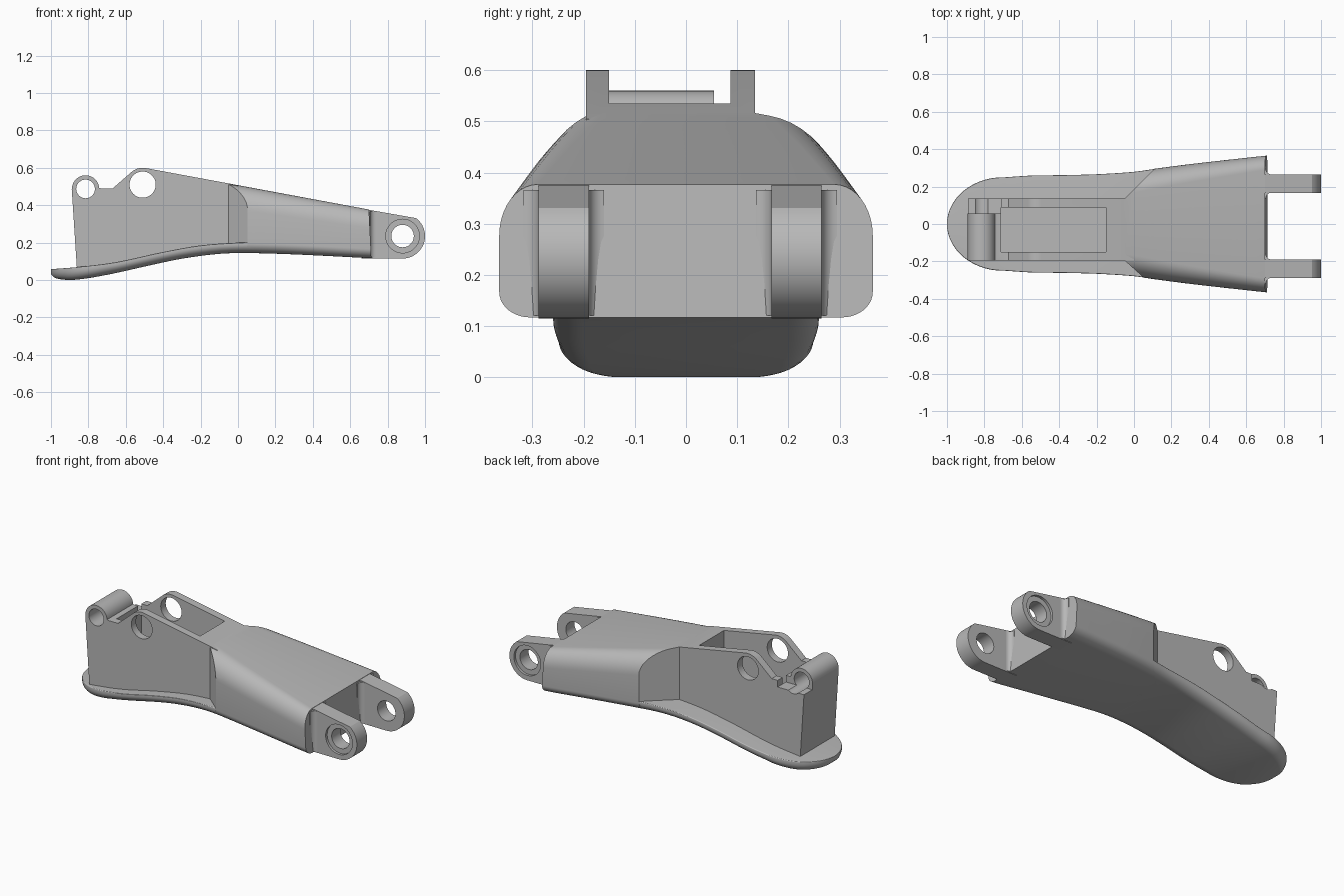
import bpy, bmesh
from math import sin, cos, radians, pi
from mathutils import Vector

if "Cube" in bpy.data.objects:
    bpy.data.objects.remove(bpy.data.objects["Cube"])

grey = bpy.data.materials.new("plain grey")
grey.use_nodes = True
grey.diffuse_color = (0.48, 0.48, 0.48, 1)
grey.node_tree.nodes["Principled BSDF"].inputs["Base Color"].default_value = grey.diffuse_color


def make(name, bm):
    bmesh.ops.recalc_face_normals(bm, faces=bm.faces)
    mesh = bpy.data.meshes.new(name)
    bm.to_mesh(mesh)
    bm.free()
    ob = bpy.data.objects.new(name, mesh)
    bpy.context.collection.objects.link(ob)
    mesh.materials.append(grey)
    return ob


def smooth(ob):
    bpy.ops.object.select_all(action="DESELECT")
    ob.select_set(True)
    bpy.context.view_layer.objects.active = ob
    bpy.ops.object.shade_smooth_by_angle(angle=radians(30))


def arc(cx, cz, r, a0, a1, n=12):
    angles = [radians(a0 + (a1 - a0) * i / n) for i in range(n + 1)]
    return [(cx + r * cos(a), cz + r * sin(a)) for a in angles]


def prism(name, pts, lo, hi, axis="y"):
    """Extrude a profile along y (points are x, z) or z (points are x, y)."""
    bm = bmesh.new()
    place = (lambda p, d: (p[0], d, p[1])) if axis == "y" else (lambda p, d: (p[0], p[1], d))
    a, b = ([bm.verts.new(place(p, d)) for p in pts] for d in (lo, hi))
    bm.faces.new(a)
    bm.faces.new(b)
    for i in range(len(pts)):
        j = (i + 1) % len(pts)
        bm.faces.new((a[i], a[j], b[j], b[i]))
    return make(name, bm)


def disc(name, x, z, r, lo, hi):
    return prism(name, arc(x, z, r, 0, 352.5, 47), lo, hi)


def rect(x0, x1, z0, z1):
    return [(x0, z0), (x1, z0), (x1, z1), (x0, z1)]


def combine(ob, other, operation="DIFFERENCE"):
    mod = ob.modifiers.new(operation.lower(), "BOOLEAN")
    mod.operation, mod.solver, mod.object = operation, "EXACT", other
    bpy.ops.object.select_all(action="DESELECT")
    ob.select_set(True)
    bpy.context.view_layer.objects.active = ob
    bpy.ops.object.modifier_apply(modifier=mod.name)
    bpy.data.objects.remove(other)


def curve(keys, x):
    """Smooth curve through (x, value) keys."""
    def slope(i):
        a, b = keys[max(i - 1, 0)], keys[min(i + 1, len(keys) - 1)]
        return (b[1] - a[1]) / (b[0] - a[0])
    for i in range(len(keys) - 1):
        (x0, v0), (x1, v1) = keys[i], keys[i + 1]
        if x <= x1 or i == len(keys) - 2:
            h = x1 - x0
            t = (x - x0) / h
            return (v0 * (1 + 2 * t) * (1 - t) ** 2 + v1 * t * t * (3 - 2 * t)
                    + h * slope(i) * t * (1 - t) ** 2 + h * slope(i + 1) * t * t * (t - 1))


def ring(w, zb, zt, top, bottom, n=10):
    """Symmetric cross-section (y, z) with elliptical corners."""
    quarter = [i / n * pi / 2 for i in range(n + 1)]
    (ty, tz), (by, bz) = top, bottom
    half = [(w - by + by * sin(a), zb + bz - bz * cos(a)) for a in quarter]
    half += [(w - ty + ty * cos(a), zt - tz + tz * sin(a)) for a in quarter]
    return half + [(-y, z) for y, z in reversed(half)]


def loft(stations):
    bm = bmesh.new()
    rings = [[bm.verts.new((x + lean * (zt_ref - z), y, z)) for y, z in pts]
             for x, pts, lean, zt_ref in stations]
    for a, b in zip(rings, rings[1:]):
        for i in range(len(a)):
            j = (i + 1) % len(a)
            bm.faces.new((a[i], a[j], b[j], b[i]))
    bm.faces.new(rings[0])
    bm.faces.new(rings[-1])
    return bm


# Shared side curves
UNDERSIDE = [(-1, .03), (-.975, .01), (-.93, .002), (-.89, 0), (-.8, .01), (-.65, .038), (-.5, .072),
             (-.3, .114), (-.1, .14), (.05, .144), (.3, .137), (.7, .117)]
PLATE_TOP = [(-1, .058), (-.85, .07), (-.65, .096), (-.4, .15), (-.2, .185), (0, .2), (.2, .205)]
WIDTH = [(-.7, .25), (-.55, .26), (-.4, .262), (-.2, .267), (0, .28), (.1, .294), (.3, .32), (.7, .365)]


def ridge(x):
    return .507 - .186 * x


# Sole plate with rounded tip and rounded lower edge
stations = []
xs = [-.7 - .3 * cos(pi / 2 * i / 14) for i in range(14)] + [-.7 + .05 * i for i in range(18)]
for x in xs:
    w = .25 * max(1 - ((x + .7) / .3) ** 2, .002) ** .5 if x < -.7 else curve(WIDTH, x) - .001
    zb, zt = curve(UNDERSIDE, x), curve(PLATE_TOP, x)
    t = zt - zb
    stations.append((x, ring(w, zb, zt, (min(.005, w / 4), t * .08), (min(.06, w * .6), t * .8)), 0, 0))
smooth(make("sole_plate", loft(stations)))

# Tapered arm body, trimmed diagonally behind the block
stations = []
for i in range(16):
    x = -.05 + .75 * i / 15
    s = i / 15
    top = (.115 - .04 * s, .13 - .03 * s)
    stations.append((x, ring(curve(WIDTH, x), curve(UNDERSIDE, x), ridge(x), top, (.06, .05)),
                     .05 if i == 15 else 0, ridge(x)))
bm = loft(stations)
for point, normal in (((-.05, -.195, 0), (-.09, -.1, 0)), ((-.05, .135, 0), (-.16, .16, 0))):
    cut = bmesh.ops.bisect_plane(bm, geom=bm.verts[:] + bm.edges[:] + bm.faces[:], plane_co=point,
                                 plane_no=Vector(normal).normalized(), clear_outer=True)
    edges = [e for e in cut["geom_cut"] if isinstance(e, bmesh.types.BMEdge)]
    bmesh.ops.holes_fill(bm, edges=edges, sides=0)
smooth(make("arm_body", bm))

# Upright block with two cheek walls, a pocket, and a pivot barrel
profile = [(-.86, .04), (-.889, .487)] + arc(-.815, .487, .073, 175, 5, 20)
profile += [(-.735, .49), (-.67, .49)] + arc(-.51, .51, .09, 130, 80, 10)
profile += [(-.05, ridge(-.05)), (0, ridge(0) - .002), (0, .17), (-.3, .14), (-.6, .075)]
block = prism("pivot_block", profile, -.195, .135)
combine(block, prism("pocket_cut", rect(-.71, -.15, .22, .8), -.15, .087))
combine(block, prism("step_cut", rect(-1, -.71, .45, .8), .055, .3))
combine(block, disc("barrel_bore", -.815, .487, .05, -.5, .5))
combine(block, disc("cheek_bore", -.51, .51, .07, -.5, .5))
smooth(block)

# Fork lugs with a bore, an outer counterbore, and corner fillets
outline = [(.66, .116), (.88, .115)] + arc(.88, .235, .12, -90, 53, 24) + [(.66, ridge(.66) - .002)]
for name, inner, outer in (("fork_lug_front", -.19, -.288), ("fork_lug_back", .167, .265)):
    side = 1 if outer > 0 else -1
    lug = prism(name, outline, min(inner, outer), max(inner, outer))
    combine(lug, disc("lug_bore", .88, .235, .06, -.5, .5))
    face = sorted((outer - side * .015, outer + side * .1))
    combine(lug, disc("lug_counterbore", .88, .235, .09, *face))
    smooth(lug)
    for label, y, d in (("inner", inner, -side), ("outer", outer, side)):
        r = .03
        pts = [(.69, y - d * .01), (.705 + r, y - d * .01)]
        pts += [(.705 + r - r * sin(a), y + d * (r - r * cos(a)))
                for a in (pi / 2 * i / 8 for i in range(9))]
        pts += [(.69, y + d * r)]
        smooth(prism(name + "_" + label + "_fillet", pts, .121, .366, "z"))
